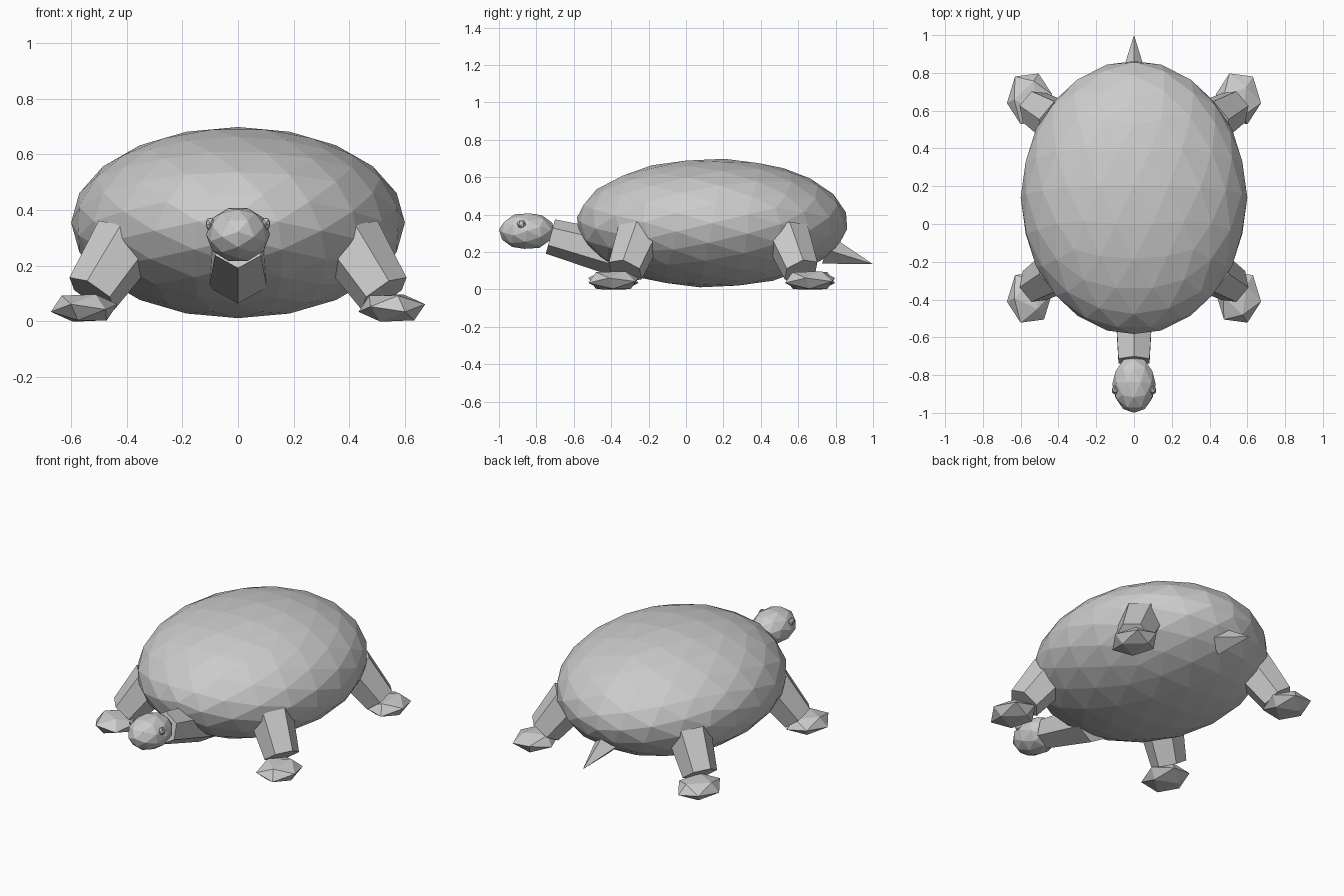
import bpy, bmesh, math
from mathutils import Matrix, Vector

if "Cube" in bpy.data.objects:
    bpy.data.objects.remove(bpy.data.objects["Cube"])

grey = bpy.data.materials.new("plain grey")
grey.diffuse_color = (0.6, 0.6, 0.6, 1)
grey.use_nodes = True
grey.node_tree.nodes["Principled BSDF"].inputs["Base Color"].default_value = grey.diffuse_color


def finish(name, bm):
    bmesh.ops.recalc_face_normals(bm, faces=bm.faces)
    mesh = bpy.data.meshes.new(name)
    bm.to_mesh(mesh)
    bm.free()
    mesh.materials.append(grey)
    obj = bpy.data.objects.new(name, mesh)
    bpy.context.collection.objects.link(obj)
    return obj


def faceted_ball(name, centre, radii, level, yaw=90):
    """Flat-shaded icosphere resting with an edge on top, edge turned by yaw."""
    bm = bmesh.new()
    bmesh.ops.create_icosphere(bm, subdivisions=level, radius=1)
    turn = (Matrix.Rotation(math.radians(yaw), 4, 'Z')
            @ Matrix.Rotation(math.atan(2) / 2, 4, 'Y'))
    m = Matrix.Translation(centre) @ Matrix.Diagonal((*radii, 1)) @ turn
    bmesh.ops.transform(bm, matrix=m, verts=bm.verts)
    return finish(name, bm)


def taper(name, start, end, r1, r2, sides, first):
    """Tapered prism between two points, first corner towards `first`."""
    a, b = Vector(start), Vector(end)
    axis = (b - a).normalized()
    u = Vector(first)
    u = (u - axis * u.dot(axis)).normalized()
    v = axis.cross(u)
    bm = bmesh.new()
    rings = []
    for c, r in ((a, r1), (b, r2)):
        rings.append([bm.verts.new(c + r * (u * math.cos(t) + v * math.sin(t)))
                      for t in (i * math.tau / sides for i in range(sides))])
    for i in range(sides):
        j = (i + 1) % sides
        bm.faces.new((rings[0][i], rings[0][j], rings[1][j], rings[1][i]))
    for ring in rings:
        bm.faces.new(ring)
    bmesh.ops.remove_doubles(bm, verts=bm.verts, dist=1e-5)
    return finish(name, bm)


# Body, head, neck and tail
faceted_ball("shell", (0, 0.14, 0.355), (0.6, 0.725, 0.345), 3)
faceted_ball("head", (0, -0.85, 0.312), (0.115, 0.15, 0.1), 2)
taper("neck", (0, -0.725, 0.283), (0, -0.34, 0.18), 0.095, 0.12, 6, (0, 0, 1))
taper("tail", (0, 0.751, 0.213), (0, 1.0, 0.135), 0.078, 0, 4, (0, 0, 1))

for side, sx in (("right", 1), ("left", -1)):
    faceted_ball(side + "_eye", (sx * 0.1, -0.88, 0.35), (0.018, 0.025, 0.025), 1)
    # Legs mirror about the middle of the shell
    for end, sy, foot_y in (("front", -1, -0.388), ("back", 1, 0.663)):
        taper(f"{end}_{side}_leg",
              (sx * 0.4, 0.145 + sy * 0.395, 0.29),
              (sx * 0.525, 0.145 + sy * 0.47, 0.10),
              0.125, 0.1, 6, (sx, -sy, 0))
        faceted_ball(f"{end}_{side}_foot", (sx * 0.553, foot_y, 0.048),
                     (0.125, 0.15, 0.058), 1, sx * 52)
